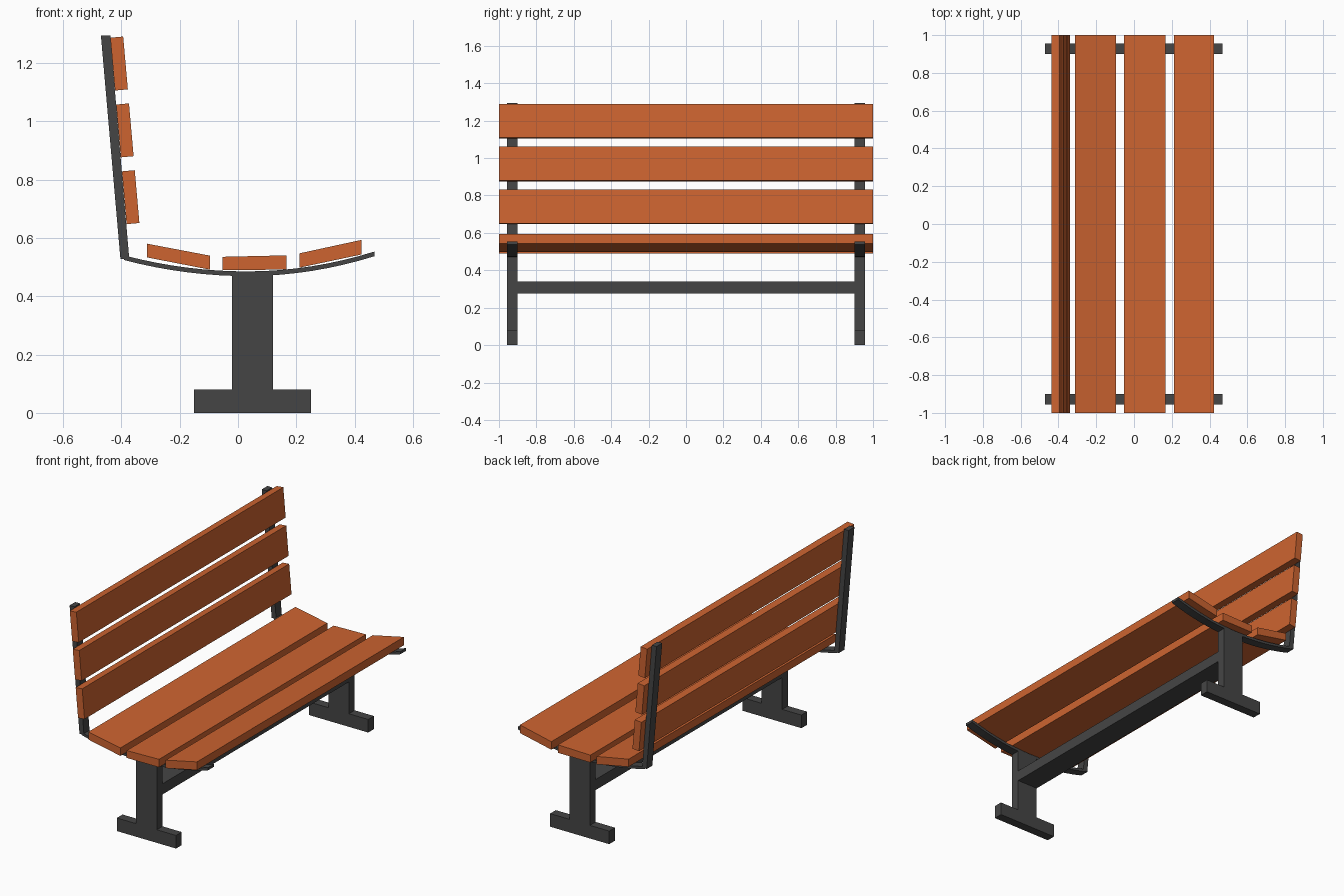
import bpy, bmesh

if "Cube" in bpy.data.objects:
    bpy.data.objects.remove(bpy.data.objects["Cube"])


def material(name, color):
    m = bpy.data.materials.new(name)
    m.diffuse_color = (*color, 1)
    m.use_nodes = True
    m.node_tree.nodes["Principled BSDF"].inputs["Base Color"].default_value = m.diffuse_color
    return m


WOOD = material("orange_wood", (0.61, 0.127, 0.03))
IRON = material("dark_metal", (0.06, 0.06, 0.06))


def extrude(name, profile, y0, y1, mat):
    """Extrude an (x, z) outline along y."""
    bm = bmesh.new()
    face = bm.faces.new([bm.verts.new((x, y0, z)) for x, z in profile])
    res = bmesh.ops.extrude_face_region(bm, geom=[face])
    moved = [v for v in res["geom"] if isinstance(v, bmesh.types.BMVert)]
    bmesh.ops.translate(bm, verts=moved, vec=(0, y1 - y0, 0))
    bmesh.ops.recalc_face_normals(bm, faces=bm.faces)
    me = bpy.data.meshes.new(name)
    bm.to_mesh(me)
    bm.free()
    me.materials.append(mat)
    ob = bpy.data.objects.new(name, me)
    bpy.context.collection.objects.link(ob)
    return ob


# Seat slats
seat = [
    [(-0.312, 0.58), (-0.096, 0.539), (-0.096, 0.491), (-0.312, 0.533)],
    [(-0.053, 0.535), (0.166, 0.54), (0.166, 0.491), (-0.053, 0.49)],
    [(0.211, 0.547), (0.423, 0.593), (0.423, 0.543), (0.211, 0.498)],
]
for i, p in enumerate(seat):
    extrude(f"seat_slat_{i + 1}", p, -1, 1, WOOD)

# Backrest slats, stepped up along the leaning posts
for i in range(3):
    dx, dz = -0.0198 * i, 0.229 * i
    p = [(-0.382, 0.647), (-0.338, 0.651), (-0.354, 0.832), (-0.398, 0.828)]
    extrude(f"back_slat_{i + 1}", [(x + dx, z + dz) for x, z in p], -1, 1, WOOD)

# Curved seat rail outline: upper curve, then lower curve back
N = 16
xs = [-0.39 + (0.468 + 0.39) * i / N for i in range(N + 1)]
top = [(x, 0.485 + (0.355 if x > 0.03 else 0.31) * (x - 0.03) ** 2) for x in xs]
rail = top + [(x, z - 0.016) for x, z in reversed(top)]

foot_leg = [(-0.15, 0), (0.25, 0), (0.25, 0.08), (0.12, 0.08), (0.12, 0.476),
            (-0.02, 0.476), (-0.02, 0.08), (-0.15, 0.08)]
post = [(-0.403, 0.527), (-0.373, 0.53), (-0.438, 1.294), (-0.47, 1.294)]

# Both end frames
for side, y0, y1 in (("left", -0.956, -0.901), ("right", 0.901, 0.956)):
    extrude(f"{side}_leg", foot_leg, y0, y1, IRON)
    extrude(f"{side}_seat_rail", rail, y0, y1, IRON)
    extrude(f"{side}_back_post", post, y0, y1, IRON)

# Beam joining the legs
extrude("cross_beam", [(-0.02, 0.275), (0.12, 0.275), (0.12, 0.34), (-0.02, 0.34)],
        -0.901, 0.901, IRON)
